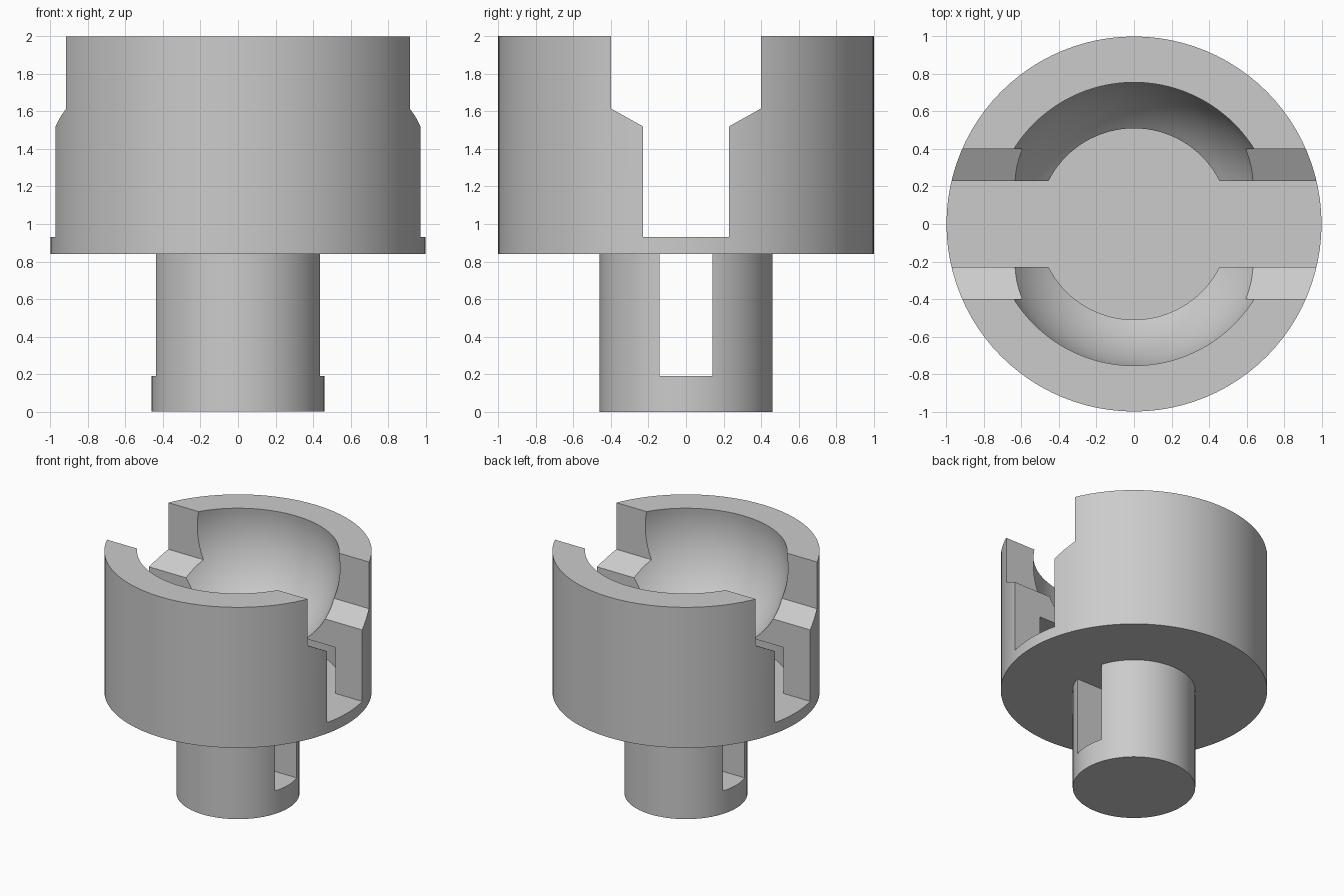
import bpy, bmesh, math

cube = bpy.data.objects.get("Cube")
if cube:
    bpy.data.objects.remove(cube, do_unlink=True)

SEGMENTS = 96
BALL_RADIUS, BALL_Z = 0.765, 1.88
FLOOR_Z, LEDGE_Z, TOP_Z = 0.93, 1.31, 2.0
CUP_BASE_Z = 0.84

grey = bpy.data.materials.new("plain_grey")
grey.use_nodes = True
colour = (0.6, 0.6, 0.6, 1)
grey.diffuse_color = colour
grey.node_tree.nodes["Principled BSDF"].inputs["Base Color"].default_value = colour


def add_object(name, bm):
    bmesh.ops.recalc_face_normals(bm, faces=bm.faces)
    mesh = bpy.data.meshes.new(name)
    bm.to_mesh(mesh)
    bm.free()
    obj = bpy.data.objects.new(name, mesh)
    bpy.context.collection.objects.link(obj)
    mesh.materials.append(grey)
    return obj


def revolve(name, profile):
    """Turn an (r, z) profile that starts and ends on the axis into a solid."""
    bm = bmesh.new()
    verts = [bm.verts.new((r, 0, z)) for r, z in profile]
    edges = [bm.edges.new(pair) for pair in zip(verts, verts[1:])]
    bmesh.ops.spin(bm, geom=verts + edges, cent=(0, 0, 0), axis=(0, 0, 1),
                   angle=math.tau, steps=SEGMENTS, use_duplicate=False)
    bmesh.ops.remove_doubles(bm, verts=bm.verts, dist=1e-5)
    return add_object(name, bm)


def cut_through(target, name, half_profile):
    """Cut a mirrored (y, z) profile through the target along x."""
    outline = half_profile + [(-y, z) for y, z in reversed(half_profile)]
    bm = bmesh.new()
    face = bm.faces.new([bm.verts.new((-1.5, y, z)) for y, z in outline])
    side = bmesh.ops.extrude_face_region(bm, geom=[face])["geom"]
    bmesh.ops.translate(bm, vec=(3, 0, 0),
                        verts=[v for v in side if isinstance(v, bmesh.types.BMVert)])
    cutter = add_object(name, bm)
    cutter.hide_render = True
    mod = target.modifiers.new(name, 'BOOLEAN')
    mod.operation, mod.solver, mod.object = 'DIFFERENCE', 'EXACT', cutter
    bpy.context.view_layer.objects.active = target
    bpy.ops.object.modifier_apply(modifier=mod.name)
    bpy.data.objects.remove(cutter, do_unlink=True)


# Spherical seat, from the rim down to the ledge
steps = 20
start = math.asin((TOP_Z - BALL_Z) / BALL_RADIUS)
end = math.asin((LEDGE_Z - BALL_Z) / BALL_RADIUS)
angles = [start + (end - start) * i / steps for i in range(steps + 1)]
seat = [(BALL_RADIUS * math.cos(a), BALL_Z + BALL_RADIUS * math.sin(a)) for a in angles]

# Stem, cup, seat and the round undercut below the seat
body = revolve("socket_body", [
    (0, 0), (0.46, 0), (0.46, CUP_BASE_Z), (1, CUP_BASE_Z), (1, TOP_Z),
    *seat,
    (BALL_RADIUS, LEDGE_Z), (BALL_RADIUS, FLOOR_Z), (0, FLOOR_Z)])

# Stepped slot across the cup and window through the stem
cut_through(body, "cup_slot", [(0.23, FLOOR_Z), (0.23, 1.52), (0.4, 1.615), (0.4, 2.2)])
cut_through(body, "stem_window", [(0.14, 0.19), (0.14, CUP_BASE_Z)])

# Smooth round walls with sharp rims
bpy.ops.object.select_all(action='DESELECT')
body.select_set(True)
bpy.context.view_layer.objects.active = body
bpy.ops.object.shade_smooth_by_angle(angle=math.radians(25))
